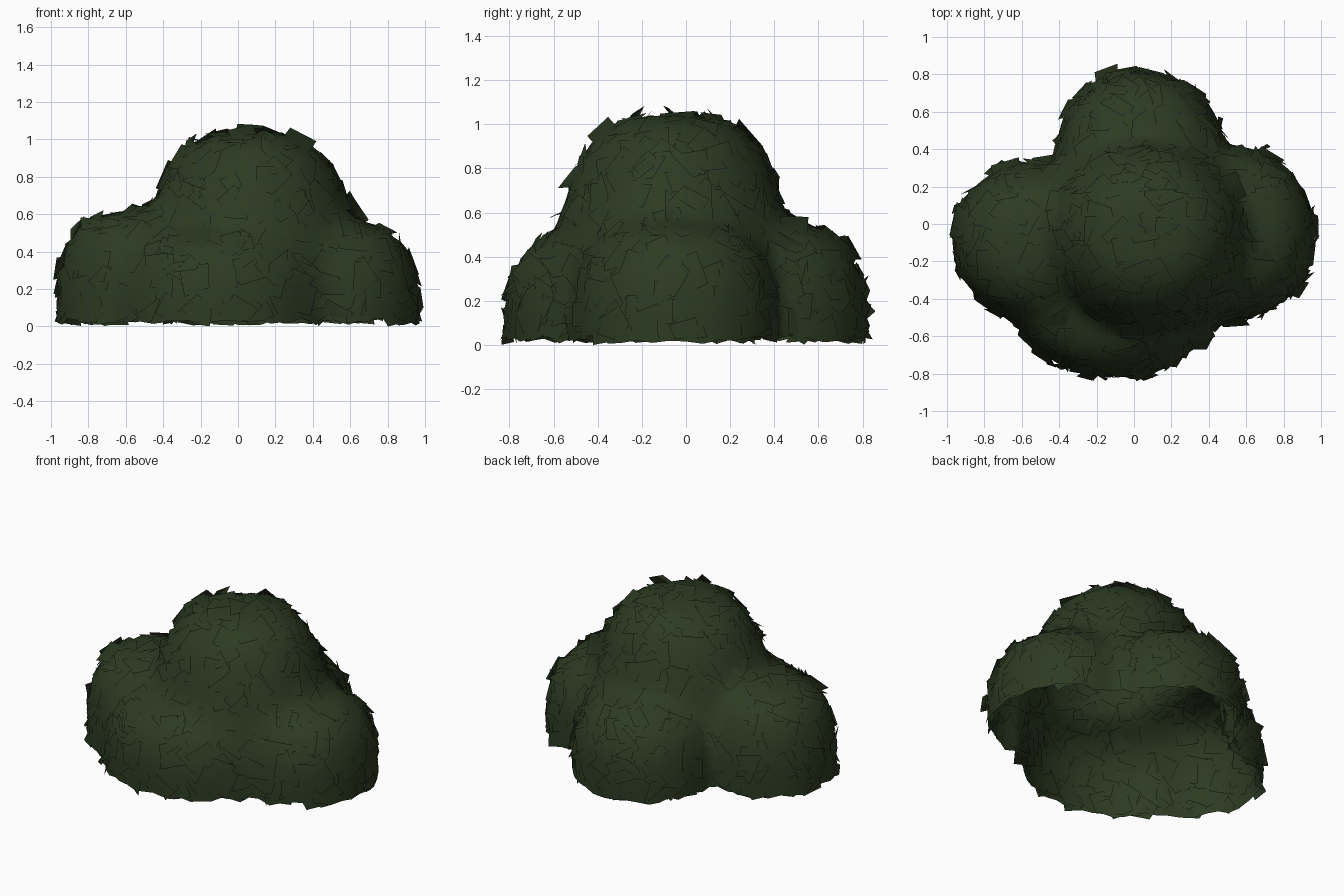
import bpy, bmesh, math, random
from mathutils import Vector, Matrix

random.seed(7)
cube = bpy.data.objects.get("Cube")
if cube:
    bpy.data.objects.remove(cube)

green = bpy.data.materials.new("dark leaf green")
green.use_nodes = True
colour = (0.026, 0.043, 0.016, 1)
green.diffuse_color = colour
bsdf = green.node_tree.nodes["Principled BSDF"]
bsdf.inputs["Base Color"].default_value = colour
bsdf.inputs["Roughness"].default_value = 1.0
bsdf.inputs["Specular IOR Level"].default_value = 0.0

# Rounded clumps: centre x, centre y, radius x, radius y, height
CLUMPS = [
    (0.07, -0.06, 0.55, 0.53, 1.04),    # crown
    (0.56, -0.05, 0.41, 0.45, 0.55),    # left
    (-0.55, -0.09, 0.42, 0.42, 0.61),   # right
    (0.03, 0.40, 0.44, 0.42, 0.54),     # back
    (-0.10, -0.40, 0.53, 0.42, 0.51),   # front
]
POWER = 3      # squareness of each clump's shoulder
BLEND = 10     # higher gives tighter creases between clumps


def level(p):
    """Blended field of all clumps: below 1 inside, above 1 outside."""
    total = 0
    for cx, cy, rx, ry, h in CLUMPS:
        flat = math.hypot((p.x - cx) / rx, (p.y - cy) / ry)
        one = (flat ** POWER + (max(p.z, 0) / h) ** POWER) ** (1 / POWER)
        total += max(one, 0.05) ** -BLEND
    return total ** (-1 / BLEND)


def surface_point(direction):
    """Where a ray from the middle of the base leaves the bush."""
    near, far = 0.2, 1.6
    for _ in range(22):
        mid = (near + far) / 2
        if level(direction * mid) < 1:
            near = mid
        else:
            far = mid
    return direction * near


def normal_at(p):
    e = 0.02
    n = Vector([level(p + d) - level(p - d) for d in
                (Vector((e, 0, 0)), Vector((0, e, 0)), Vector((0, 0, e)))])
    return n.normalized()


def add_leaf(bm, p):
    """Small folded leaf card, tipped out of the surface."""
    n = normal_at(p)
    size = random.uniform(0.05, 0.085)
    tilt = Matrix.Rotation(random.gauss(0, 0.35), 3, 'X')
    spin = Matrix.Rotation(random.uniform(0, math.tau), 3, 'Z')
    frame = n.to_track_quat('Z', 'Y').to_matrix() @ spin @ tilt
    corners = []
    for x, y, z in ((-1, -1, 0), (1, -1, -0.2), (1, 1, 0), (-1, 1, -0.2)):
        q = p + frame @ (Vector((x, y, z)) * size)
        q.z = max(q.z, random.uniform(0, 0.03))
        corners.append(bm.verts.new(q))
    bm.faces.new(corners[:3])
    bm.faces.new((corners[0], corners[2], corners[3]))


def finish(bm, name):
    mesh = bpy.data.meshes.new(name)
    bm.to_mesh(mesh)
    bm.free()
    mesh.materials.append(green)
    mesh.shade_smooth()
    # Everything takes the soft shading of the rounded clumps
    mesh.normals_split_custom_set_from_vertices(
        [normal_at(v.co) for v in mesh.vertices])
    bpy.context.collection.objects.link(bpy.data.objects.new(name, mesh))


# Hollow shell, open underneath, with an uneven surface and ragged hem
shell = bmesh.new()
bmesh.ops.create_icosphere(shell, subdivisions=5, radius=1)
bmesh.ops.delete(shell, geom=[v for v in shell.verts if v.co.z < -0.001],
                 context='VERTS')
for v in shell.verts:
    p = surface_point(v.co.normalized())
    v.co = p - normal_at(p) * random.uniform(-0.005, 0.015)
    if v.is_boundary:
        v.co.z = random.uniform(0.005, 0.045)

# Leaf cards scattered evenly over the shell
leaves = bmesh.new()
faces = list(shell.faces)
areas = [f.calc_area() for f in faces]
for face in random.choices(faces, weights=areas, k=560):
    add_leaf(leaves, face.calc_center_median())

finish(shell, "bush_shell")
finish(leaves, "leaf_cards")
